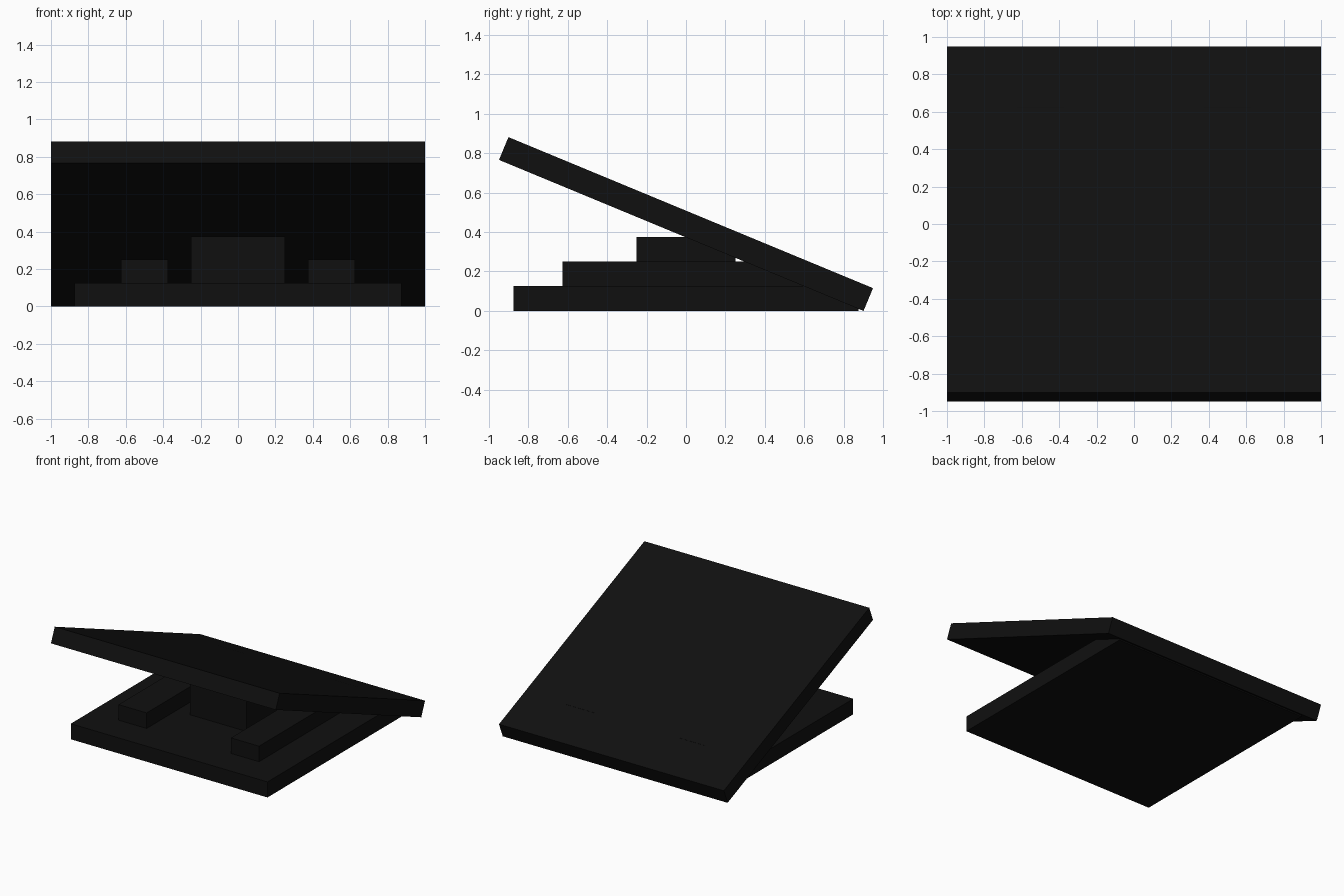
import bpy
from math import radians

cube = bpy.data.objects.get("Cube")
if cube:
    bpy.data.objects.remove(cube, do_unlink=True)

# Single near-black finish
COLOUR = (0.005, 0.005, 0.005, 1)
black = bpy.data.materials.new("matte_black")
black.use_nodes = True
black.diffuse_color = COLOUR
bsdf = next(n for n in black.node_tree.nodes if n.type == 'BSDF_PRINCIPLED')
bsdf.inputs["Base Color"].default_value = COLOUR


def box(name, size, centre, tilt=0):
    """Flat-sided box, optionally tilted about the x axis."""
    bpy.ops.mesh.primitive_cube_add(size=1, location=centre)
    obj = bpy.context.object
    obj.name = obj.data.name = name
    obj.scale = size
    bpy.ops.object.transform_apply(location=False, rotation=False, scale=True)
    obj.rotation_euler.x = radians(tilt)
    obj.data.materials.append(black)
    return obj


# Flat base with two side rails and a taller middle block
box("base_plate", (1.75, 1.75, 0.125), (0, 0, 0.0625))
for side, sign in (("left", 1), ("right", -1)):
    box(side + "_rail", (0.25, 1.25, 0.125), (sign * 0.5, 0, 0.1875))
box("centre_block", (0.5, 0.5, 0.25), (0, 0, 0.25))

# Sloping panel resting on its back edge, raised at the front
box("tilted_panel", (2, 2, 0.125), (0, 0, 0.4404), tilt=-22.5)
